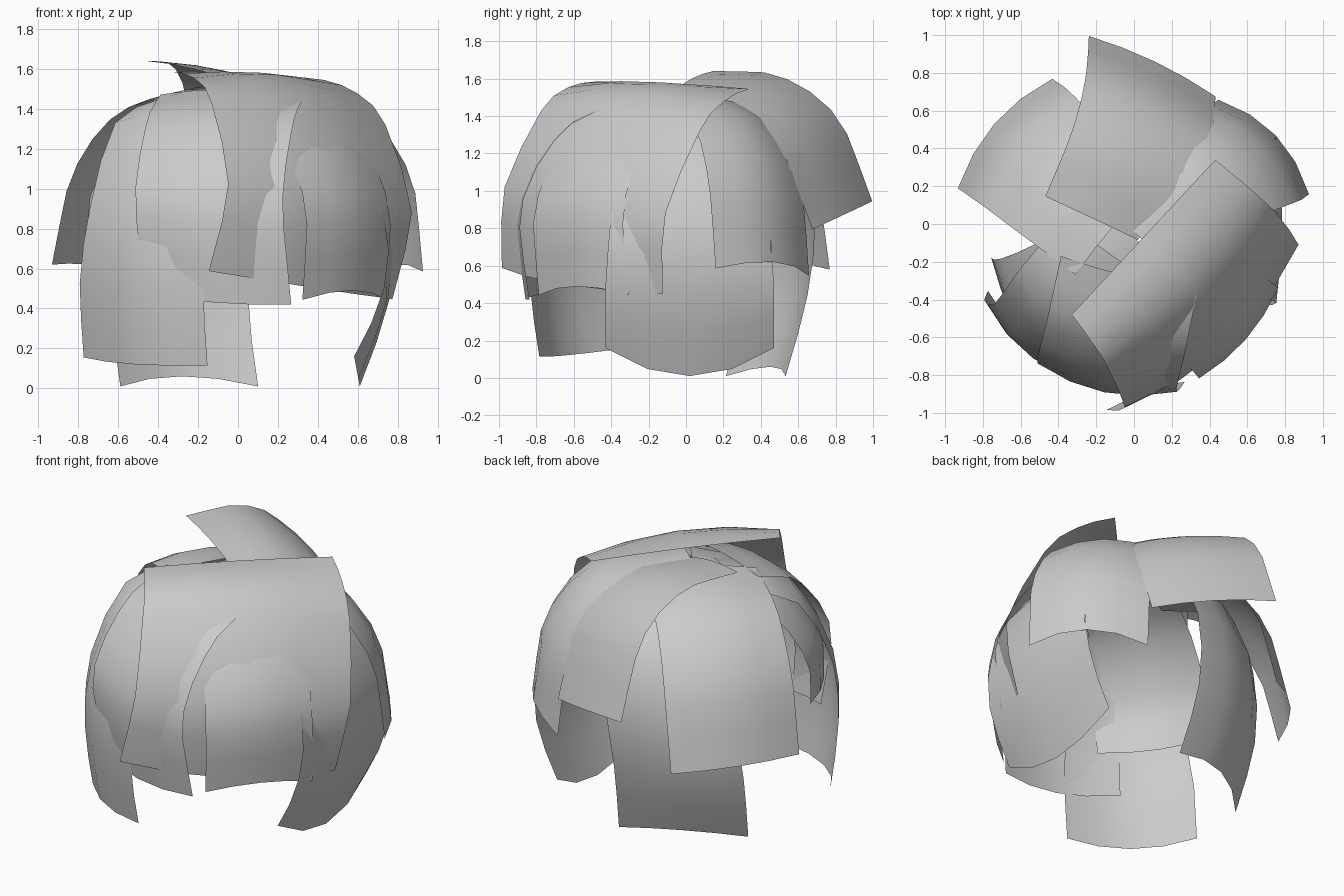
import bpy
import bmesh
from mathutils import Vector

cube = bpy.data.objects.get("Cube")
if cube:
    bpy.data.objects.remove(cube, do_unlink=True)

grey = bpy.data.materials.new("hair_grey")
grey.use_nodes = True
colour = (0.6, 0.6, 0.6, 1)
grey.diffuse_color = colour
grey.node_tree.nodes["Principled BSDF"].inputs["Base Color"].default_value = colour

ROWS, COLS = 8, 4


def along(points, v):
    """Smooth point at fraction v of a path through the given points."""
    pts = [Vector(p) for p in points]
    pts = [pts[0] * 2 - pts[1]] + pts + [pts[-1] * 2 - pts[-2]]
    spans = len(pts) - 3
    i = min(int(v * spans), spans - 1)
    t = v * spans - i
    a, b, c, d = pts[i:i + 4]
    return 0.5 * (2 * b + (c - a) * t + (2 * a - 5 * b + 4 * c - d) * t ** 2
                  + (3 * b - a - 3 * c + d) * t ** 3)


def lock(name, path, root_span, tip_span, root_bulge=0.05, bulge=0.1, lift=0):
    """Curved sheet of hair: a centre path with a half-width vector at each end."""
    bm = bmesh.new()
    grid = []
    for r in range(ROWS + 1):
        v = r / ROWS
        centre = along(path, v)
        tangent = along(path, min(v + 0.02, 1)) - along(path, max(v - 0.02, 0))
        side = Vector(root_span).lerp(Vector(tip_span), min(1, v * 1.4))
        normal = side.cross(tangent).normalized()
        depth = root_bulge + (bulge - root_bulge) * min(1, v * 1.5)
        row = []
        for c in range(COLS + 1):
            u = 2 * c / COLS - 1
            p = centre + side * u - normal * depth * u * u
            p.z += lift * u * u * v ** 4
            row.append(bm.verts.new(p))
        grid.append(row)
    for upper, lower in zip(grid, grid[1:]):
        for c in range(COLS):
            face = bm.faces.new((upper[c], upper[c + 1], lower[c + 1], lower[c]))
            face.smooth = True
    mesh = bpy.data.meshes.new(name)
    bm.to_mesh(mesh)
    bm.free()
    mesh.materials.append(grey)
    obj = bpy.data.objects.new(name, mesh)
    bpy.context.collection.objects.link(obj)


# Back of the head
lock("crown_back_lock",
     [(-.22, .03, 1.6), (-.03, .37, 1.57), (.09, .67, 1.34), (.11, .86, .88)],
     (.245, -.115, -.06), (.335, -.16, -.075), .02, .03)
lock("back_right_lock",
     [(-.1, 0, 1.52), (-.4, .25, 1.42), (-.63, .45, 1.1), (-.74, .53, .62)],
     (.22, .26, 0), (.25, .29, -.02), .05, .08)
lock("back_left_lock",
     [(.03, -.07, 1.54), (.42, .25, 1.45), (.68, .42, 1.1), (.75, .47, .62)],
     (.2, -.18, 0), (.24, -.25, .02), .05, .09, -.04)
lock("nape_lock",
     [(.02, .05, 1.45), (-.13, .43, 1.3), (-.28, .6, .9), (-.33, .57, .45), (-.28, .45, .06)],
     (.34, .16, 0), (.345, .16, 0), .05, .09, -.08)

# Sides
lock("left_side_lock",
     [(.1, .02, 1.5), (.52, .02, 1.32), (.76, .02, .88), (.76, .02, .45), (.61, .02, .01)],
     (0, -.35, 0), (0, -.45, 0), .05, .03, .14)
lock("right_side_lock",
     [(.02, -.09, 1.51), (-.34, -.35, 1.38), (-.58, -.51, 1.05), (-.62, -.51, .76)],
     (-.15, .2, 0), (-.195, .295, 0), .04, .07)

# Fringe
lock("right_fringe_lock",
     [(-.18, -.12, 1.5), (-.4, -.46, 1.37), (-.51, -.69, .92), (-.54, -.7, .5), (-.52, -.65, .12)],
     (-.2, .15, 0), (-.31, .215, .02), .04, .1)
lock("middle_fringe_lock",
     [(-.03, -.28, 1.5), (-.1, -.62, 1.36), (-.16, -.88, .95), (-.12, -.84, .43)],
     (-.36, .1, 0), (-.37, .075, .03), .03, .08, .01)
lock("left_fringe_lock",
     [(.1, -.1, 1.5), (.38, -.4, 1.37), (.58, -.6, .95), (.57, -.58, .49)],
     (-.2, -.2, 0), (-.21, -.24, 0), .05, .05, -.05)
lock("swept_fringe_lock",
     [(.05, -.07, 1.575), (.2, -.22, 1.57), (.36, -.4, 1.44), (.5, -.63, .98), (.4, -.65, .5)],
     (-.38, -.41, .02), (-.46, -.43, .07), .01, .13)
